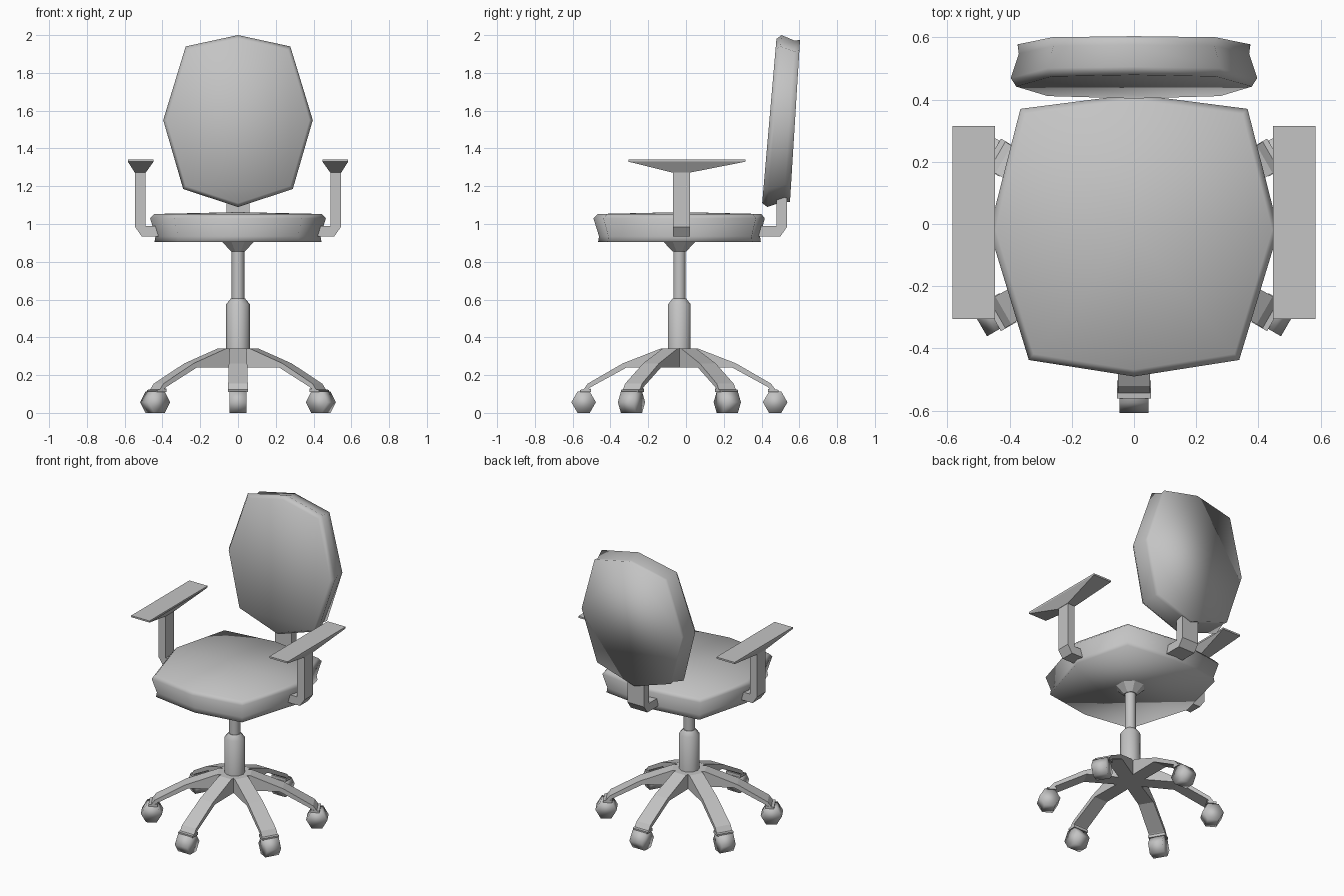
import bpy, bmesh, math
from mathutils import Matrix

cube = bpy.data.objects.get("Cube")
if cube:
    bpy.data.objects.remove(cube, do_unlink=True)

GREY = bpy.data.materials.new("plain_grey")
GREY.use_nodes = True
GREY.diffuse_color = (0.55, 0.55, 0.55, 1)
GREY.node_tree.nodes["Principled BSDF"].inputs["Base Color"].default_value = GREY.diffuse_color

HUB = Matrix.Translation((0, -0.035, 0))


def finish(name, bm, matrix=Matrix(), smooth=0):
    """Turn a bmesh into an object; smooth is the edge angle kept soft."""
    bm.transform(matrix)
    bmesh.ops.recalc_face_normals(bm, faces=bm.faces)
    mesh = bpy.data.meshes.new(name)
    bm.to_mesh(mesh)
    bm.free()
    mesh.materials.append(GREY)
    obj = bpy.data.objects.new(name, mesh)
    bpy.context.collection.objects.link(obj)
    if smooth:
        bpy.ops.object.select_all(action='DESELECT')
        obj.select_set(True)
        bpy.context.view_layer.objects.active = obj
        bpy.ops.object.shade_smooth_by_angle(angle=math.radians(smooth))
    return obj


def loft(name, rings, matrix=Matrix(), smooth=0, crown=0):
    """Skin a stack of equal-length point rings and cap both ends."""
    bm = bmesh.new()
    loops = [[bm.verts.new(p) for p in ring] for ring in rings]
    n = len(loops[0])
    for a, b in zip(loops, loops[1:]):
        for i in range(n):
            j = (i + 1) % n
            bm.faces.new((a[i], a[j], b[j], b[i]))
    bm.faces.new(loops[0][::-1])
    top = bm.faces.new(loops[-1])
    if crown:
        bm.normal_update()
        bmesh.ops.poke(bm, faces=[top], offset=crown)
    return finish(name, bm, matrix, smooth)


def slab(name, profile, half_width, matrix=Matrix(), smooth=0):
    """Extrude an (x, z) profile across y; half_width may vary with x."""
    rings = [[(x, s * half_width(x), z) for x, z in profile] for s in (-1, 1)]
    return loft(name, rings, matrix, smooth)


def turned(name, profile, sides, matrix=Matrix(), smooth=0, phase=0):
    """Stack of regular polygons from (radius, z) pairs."""
    rings = []
    for r, z in profile:
        angles = [phase + math.tau * i / sides for i in range(sides)]
        rings.append([(r * math.cos(a), r * math.sin(a), z) for a in angles])
    return loft(name, rings, matrix, smooth)


def mirrored(half):
    """Complete a right-hand outline that starts and ends on the centre line."""
    return half + [(-x, y) for x, y in half[-2:0:-1]]


# Column and hub
turned("hub", [(0.09, 0.24), (0.09, 0.34)], 6, HUB)
turned("column_sleeve", [(0.063, 0.3), (0.063, 0.575), (0.038, 0.605)], 10, HUB, 40)
turned("column_piston", [(0.034, 0.59), (0.034, 0.87)], 10, HUB, 40)
turned("seat_mount", [(0.04, 0.855), (0.092, 0.907)], 8, HUB, 0, math.pi / 8)

# Six legs with casters
leg_profile = [(0.076, 0.34), (0.1, 0.34), (0.3, 0.262), (0.485, 0.155), (0.512, 0.118),
               (0.488, 0.118), (0.47, 0.136), (0.28, 0.24), (0.076, 0.24)]
hexagon = [(0.507 + 0.065 * math.cos(math.tau * i / 6),
            0.0565 + 0.065 * math.sin(math.tau * i / 6)) for i in range(6)]
plate = [(0.468, 0.11), (0.525, 0.11), (0.525, 0.122), (0.468, 0.128)]
for i in range(6):
    turn = HUB @ Matrix.Rotation(math.radians(60 * i - 90), 4, 'Z')
    slab(f"leg_{i + 1}", leg_profile, lambda x: 0.044 + 0.016 * x, turn)
    slab(f"caster_plate_{i + 1}", plate, lambda x: 0.054, turn)
    slab(f"caster_{i + 1}", hexagon, lambda x: 0.046, turn, 180)

# Seat cushion
seat = mirrored([(0, -0.49), (0.338, -0.437), (0.465, -0.02), (0.365, 0.37), (0, 0.417)])
layers = [(0.95, 0.905), (0.94, 0.935), (1, 1.03), (0.955, 1.053)]
loft("seat", [[(x * s, y * s, z) for x, y in seat] for s, z in layers], smooth=180, crown=0.01)

# Backrest cushion, leaning back between a rear and a front plane
back = mirrored([(0, 0.455), (0.277, 0.395), (0.396, 0.005), (0.29, -0.36), (0, -0.455)])
rings = []
for s, t in [(0.945, 0), (0.935, 0.22), (1, 0.8), (0.955, 1)]:
    ring = []
    for x, v in back:
        v *= s
        rear, front = 0.577 + 0.062 * v, 0.441 + 0.087 * v
        ring.append((x * s, rear + (front - rear) * t, 1.545 + v))
    rings.append(ring)
loft("backrest", rings, smooth=180)

# Bent brackets for the back and both arms
bracket = [(0.39, 0.935), (0.51, 0.935), (0.545, 0.985), (0.545, 1.28),
           (0.49, 1.28), (0.49, 0.99), (0.39, 0.99)]
quarter = Matrix.Rotation(math.pi / 2, 4, 'Z')
slab("back_bracket", [(x - 0.01, min(z, 1.15)) for x, z in bracket], lambda x: 0.062, quarter)


def rectangle(x0, x1, y0, y1, z):
    return [(x0, y0, z), (x1, y0, z), (x1, y1, z), (x0, y1, z)]


for side, sign in (("left", 1), ("right", -1)):
    flip = Matrix.Scale(sign, 4, (1, 0, 0))
    slab(f"{side}_arm_bracket", bracket, lambda x: 0.045, flip @ Matrix.Translation((0, -0.025, 0)))
    pad = [rectangle(0.488, 0.547, -0.075, 0.025, 1.273),
           rectangle(0.447, 0.583, -0.305, 0.315, 1.33),
           rectangle(0.447, 0.583, -0.305, 0.315, 1.341)]
    loft(f"{side}_armrest", pad, flip)
